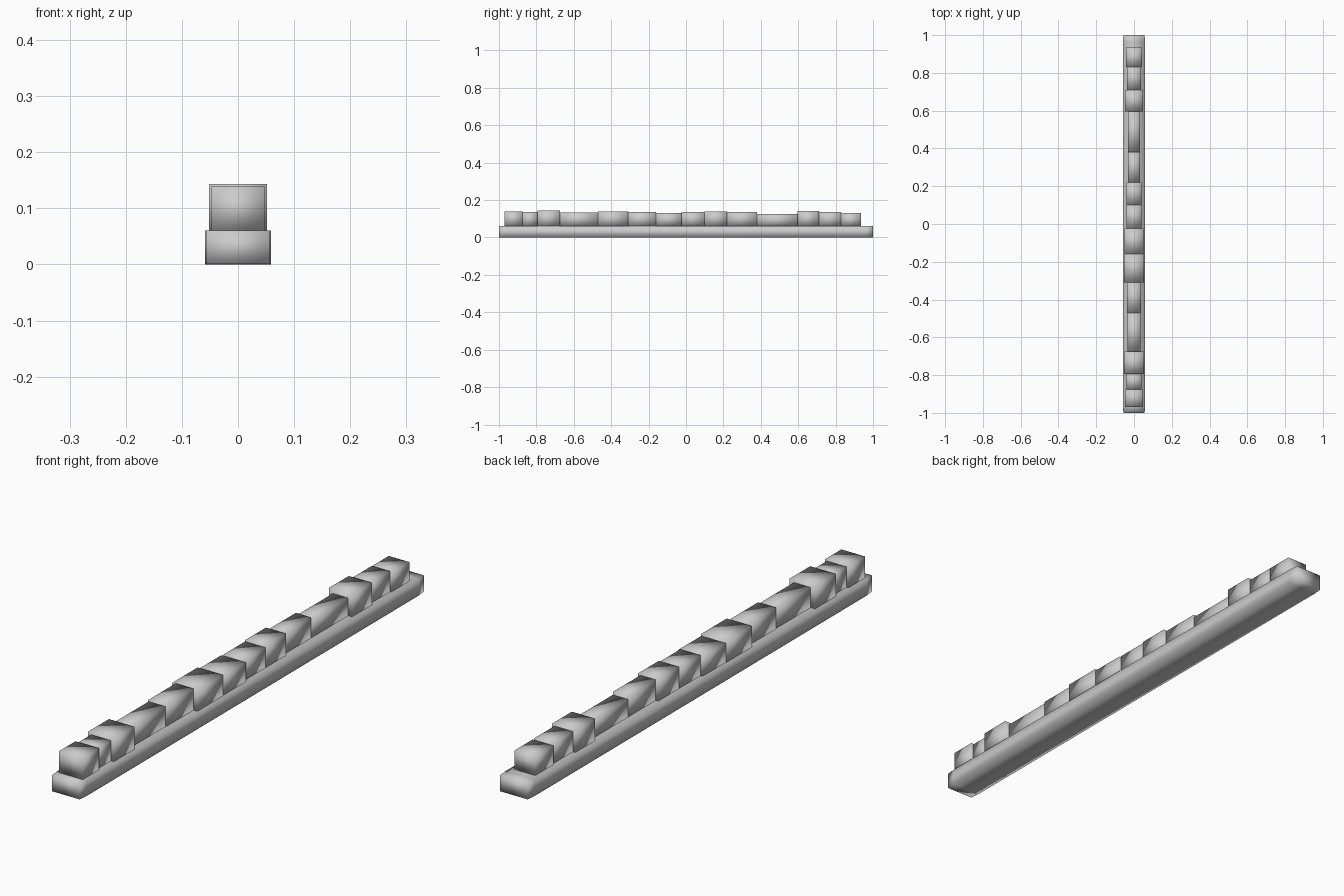
import bpy, bmesh

if "Cube" in bpy.data.objects:
    bpy.data.objects.remove(bpy.data.objects["Cube"])


def loft(name, sections):
    """Smooth-shaded bar through rectangles (y, half width, bottom, top)."""
    bm = bmesh.new()
    rings = [[bm.verts.new((x, y, z)) for x, z in ((-w, b), (w, b), (w, t), (-w, t))]
             for y, w, b, t in sections]
    for r, s in zip(rings, rings[1:]):
        for i in range(4):
            j = (i + 1) % 4
            bm.faces.new((r[i], r[j], s[j], s[i]))
    bm.faces.new(rings[0])
    bm.faces.new(rings[-1])
    bmesh.ops.recalc_face_normals(bm, faces=bm.faces)
    for f in bm.faces:
        f.smooth = True
    mesh = bpy.data.meshes.new(name)
    bm.to_mesh(mesh)
    bm.free()
    obj = bpy.data.objects.new(name, mesh)
    bpy.context.collection.objects.link(obj)
    return obj


# Long base course, with very slightly narrowed ends
loft("base_course", [(-1, 0.056, 0.001, 0.06), (-0.965, 0.059, 0, 0.06),
                     (0.965, 0.059, 0, 0.06), (1, 0.056, 0.001, 0.06)])

# Row of top stones: far end y, half width, top height
stones = [(-0.875, 0.048, 0.139), (-0.795, 0.040, 0.135), (-0.675, 0.052, 0.143),
          (-0.47, 0.034, 0.134), (-0.31, 0.036, 0.139), (-0.16, 0.052, 0.136),
          (-0.025, 0.050, 0.130), (0.10, 0.041, 0.135), (0.22, 0.041, 0.140),
          (0.38, 0.031, 0.136), (0.595, 0.031, 0.125), (0.71, 0.047, 0.141),
          (0.83, 0.037, 0.135), (0.935, 0.042, 0.130)]
start = -0.97
for n, (end, w, top) in enumerate(stones, 1):
    loft(f"top_stone_{n:02d}", [(start, w, 0.059, top), (end, w, 0.059, top)])
    start = end
